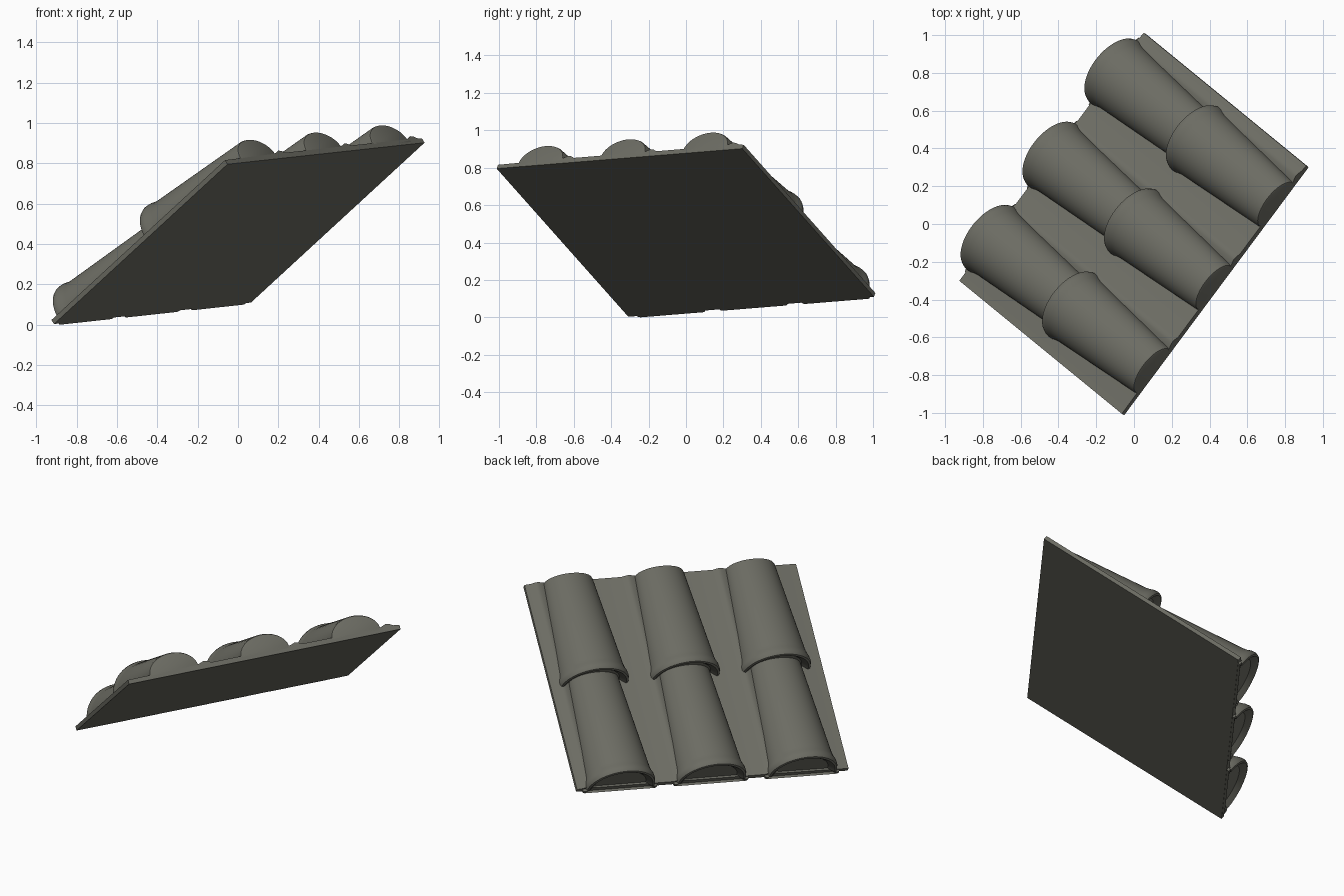
import bpy, bmesh, math
from mathutils import Vector

if "Cube" in bpy.data.objects:
    bpy.data.objects.remove(bpy.data.objects["Cube"])

# Tilted roof frame: U across the columns, V up the slope, N out of the roof
U = Vector((0.595, 0.80, 0.065)).normalized()
V = Vector((0.625, -0.51, 0.575))
V = (V - U * V.dot(U)).normalized()
N = V.cross(U)
ORIGIN = Vector((-0.90, -0.30, 0.015))
WIDTH, LENGTH = 1.64, 1.365
CENTRES = [0.28 + i * 0.55 for i in range(3)]

mat = bpy.data.materials.new("grey clay")
mat.diffuse_color = (0.15, 0.15, 0.125, 1)
mat.use_nodes = True
mat.node_tree.nodes["Principled BSDF"].inputs["Base Color"].default_value = mat.diffuse_color


def loft(name, rings):
    """Skin closed rings of (s, t, h) points and cap both ends."""
    bm = bmesh.new()
    loops = [[bm.verts.new(ORIGIN + U * s + V * t + N * h) for s, t, h in r] for r in rings]
    n = len(loops[0])
    for a, b in zip(loops, loops[1:]):
        for i in range(n):
            j = (i + 1) % n
            bm.faces.new((a[i], a[j], b[j], b[i]))
    bm.faces.new(loops[0])
    bm.faces.new(loops[-1])
    bmesh.ops.recalc_face_normals(bm, faces=bm.faces)
    me = bpy.data.meshes.new(name)
    bm.to_mesh(me)
    bm.free()
    me.materials.append(mat)
    me.shade_smooth()
    me.set_sharp_from_angle(angle=math.radians(40))
    ob = bpy.data.objects.new(name, me)
    bpy.context.collection.objects.link(ob)
    return ob


# Pan sheet: flat underside, shallow ridge beside each barrel
def pan_profile():
    pts = [(0, 0), (0, 0.025)]
    for c in CENTRES:
        for d, h in ((0.13, 0.03), (0.155, 0.036), (0.18, 0.046), (0.20, 0.043), (0.225, 0.03)):
            pts.append((c + d, h))
    return pts + [(WIDTH, 0.025), (WIDTH, 0)]


parts = [loft("pan_sheet", [[(s, t, h) for s, h in pan_profile()] for t in (0, LENGTH)])]


# Tapered barrel tile with a rounded lip at its lower end
def barrel_ring(c, t, w, top, flare=0.02):
    arc = [(c + w * math.cos(a), t, 0.025 + (top - 0.025) * math.sin(a))
           for a in (math.pi * i / 28 for i in range(29))]
    foot = w + flare
    return [(c + foot, t, 0.002), (c + foot, t, 0.02)] + arc + [(c - foot, t, 0.02), (c - foot, t, 0.002)]


def barrel(name, c, t0, length):
    steps = [(0.012, 0.155, 0.165), (-0.005, 0.175, 0.185), (-0.016, 0.19, 0.203),
             (-0.012, 0.202, 0.214), (0.004, 0.208, 0.219), (0.025, 0.206, 0.216),
             (0.045, 0.199, 0.208), (0.07, 0.194, 0.202),
             (length - 0.012, 0.148, 0.132), (length - 0.003, 0.145, 0.128), (length, 0.138, 0.12)]
    return loft(name, [barrel_ring(c, t0 + t, w, h) for t, w, h in steps])


for i, c in enumerate(CENTRES):
    parts.append(barrel(f"lower_barrel_{i + 1}", c, 0.0, 0.74))
    parts.append(barrel(f"upper_barrel_{i + 1}", c, 0.685, LENGTH - 0.685))

# Rest the whole piece on the ground and centre it
co = [v.co for p in parts for v in p.data.vertices]
lo = [min(v[k] for v in co) for k in range(3)]
hi = [max(v[k] for v in co) for k in range(3)]
shift = Vector(((lo[0] + hi[0]) / 2, (lo[1] + hi[1]) / 2, lo[2]))
for p in parts:
    for v in p.data.vertices:
        v.co -= shift
